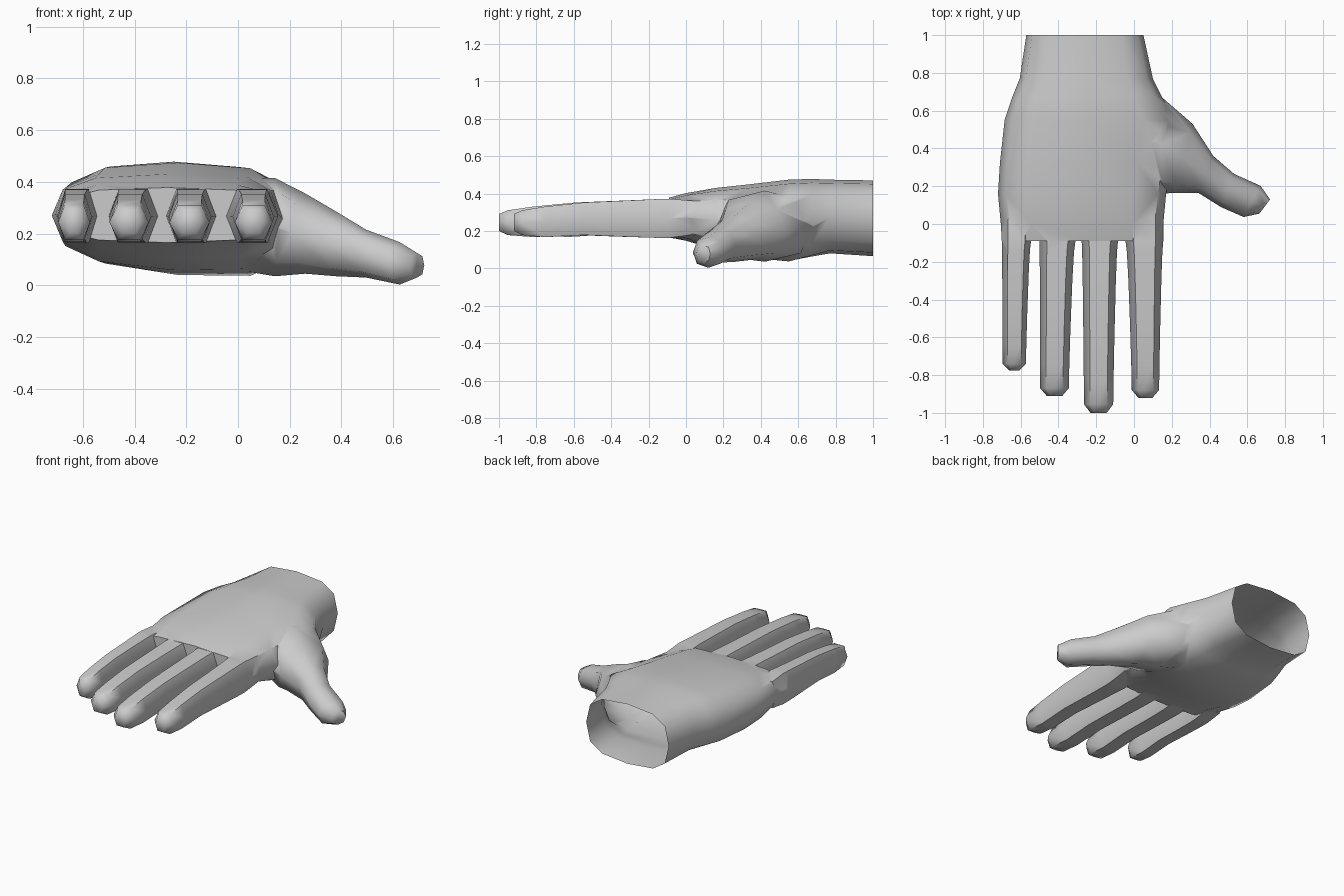
import bpy, bmesh, math

if "Cube" in bpy.data.objects:
    bpy.data.objects.remove(bpy.data.objects["Cube"])


def ring(bm, sec, sides, power):
    """Rounded cross-section from edge point a to edge point b, between two heights."""
    ax, ay, bx, by, low_a, low_b, high = sec
    raw = []
    for i in range(sides):
        t = 2 * math.pi * i / sides
        c, s = math.cos(t), math.sin(t)
        raw.append((math.copysign(abs(c) ** (2 / power), c),
                    math.copysign(abs(s) ** (2 / power), s)))
    top = max(p[1] for p in raw)
    verts = []
    for u, v in raw:
        f, v = (u + 1) / 2, v / top
        low = low_a + (low_b - low_a) * f
        mid, half = (low + high) / 2, (high - low) / 2
        verts.append(bm.verts.new((ax + (bx - ax) * f, ay + (by - ay) * f, mid + v * half)))
    return verts


def loft(name, sections, sides, power):
    bm = bmesh.new()
    rings = [ring(bm, s, sides, power) for s in sections]
    for r, q in zip(rings, rings[1:]):
        for i in range(sides):
            j = (i + 1) % sides
            bm.faces.new((r[i], r[j], q[j], q[i]))
    bm.faces.new(rings[0])
    bm.faces.new(rings[-1])
    bmesh.ops.recalc_face_normals(bm, faces=bm.faces)
    mesh = bpy.data.meshes.new(name)
    bm.to_mesh(mesh)
    bm.free()
    obj = bpy.data.objects.new(name, mesh)
    bpy.context.collection.objects.link(obj)
    return obj


# Palm and wrist: y, left x, right x, bottom left, bottom right, top
palm = [(-.09, -.70, .15, .165, .165, .378),
        (0, -.705, .155, .145, .15, .402),
        (.16, -.72, .17, .11, .09, .43),
        (.32, -.71, .19, .085, .035, .447),
        (.55, -.685, .22, .08, 0, .474),
        (.67, -.645, .15, .085, .04, .478),
        (.77, -.605, .10, .085, .075, .474),
        (1, -.57, .05, .065, .065, .47)]
hand = loft("hand", [(l, y, r, y, za, zb, zt) for y, l, r, za, zb, zt in palm], 12, 2.9)

# Thumb: front edge point, back edge point, bottom, top
thumb = loft("thumb", [(-.05, .27, -.08, .68, .07, .07, .41),
                       (.15, .16, .135, .682, .04, .03, .415),
                       (.21, .165, .31, .53, .05, .04, .355),
                       (.34, .165, .42, .36, .035, .035, .285),
                       (.46, .09, .53, .265, .03, .03, .215),
                       (.58, .037, .67, .202, .003, .003, .167),
                       (.664, .055, .72, .13, .03, .03, .125)], 8, 2.3)

# Fingers: base left/right, tip left/right, y of the fingertip
fingers = {"little_finger": (-.700, -.545, -.695, -.572, -.775),
           "ring_finger": (-.500, -.310, -.497, -.345, -.91),
           "middle_finger": (-.277, -.085, -.265, -.110, -1.0),
           "index_finger": (-.045, .155, -.012, .133, -.92)}
parts = [thumb]
for name, (l0, r0, l1, r1, end) in fingers.items():
    secs = []
    # fraction of length, bottom, top
    for f, lo, hi in [(-.17, .18, .36), (0, .163, .372), (.07, .163, .37), (.25, .168, .363),
                      (.55, .178, .352), (.8, .167, .33), (.95, .178, .31)]:
        y = -.09 + (end + .09) * f
        g = max(0, min(1, f * 1.1)) ** .6
        l, r = l0 + (l1 - l0) * g, r0 + (r1 - r0) * g
        secs.append((l, y, r, y, lo, lo, hi))
    secs.append((l1 + .035, end, r1 - .035, end, .20, .20, .29))
    parts.append(loft(name, secs, 6, 2.6))

# Fuse fingers and thumb into the palm
for part in parts:
    mod = hand.modifiers.new("join", 'BOOLEAN')
    mod.operation = 'UNION'
    mod.solver = 'EXACT'
    mod.object = part
    bpy.context.view_layer.objects.active = hand
    bpy.ops.object.modifier_apply(modifier=mod.name)
    bpy.data.objects.remove(part)

# Open the wrist
bm = bmesh.new()
bm.from_mesh(hand.data)
caps = [f for f in bm.faces if all(v.co.y > .995 for v in f.verts)]
bmesh.ops.delete(bm, geom=caps, context='FACES_ONLY')
bm.to_mesh(hand.data)
bm.free()

bpy.ops.object.select_all(action='DESELECT')
hand.select_set(True)
bpy.context.view_layer.objects.active = hand
bpy.ops.object.shade_smooth_by_angle(angle=math.radians(65))
